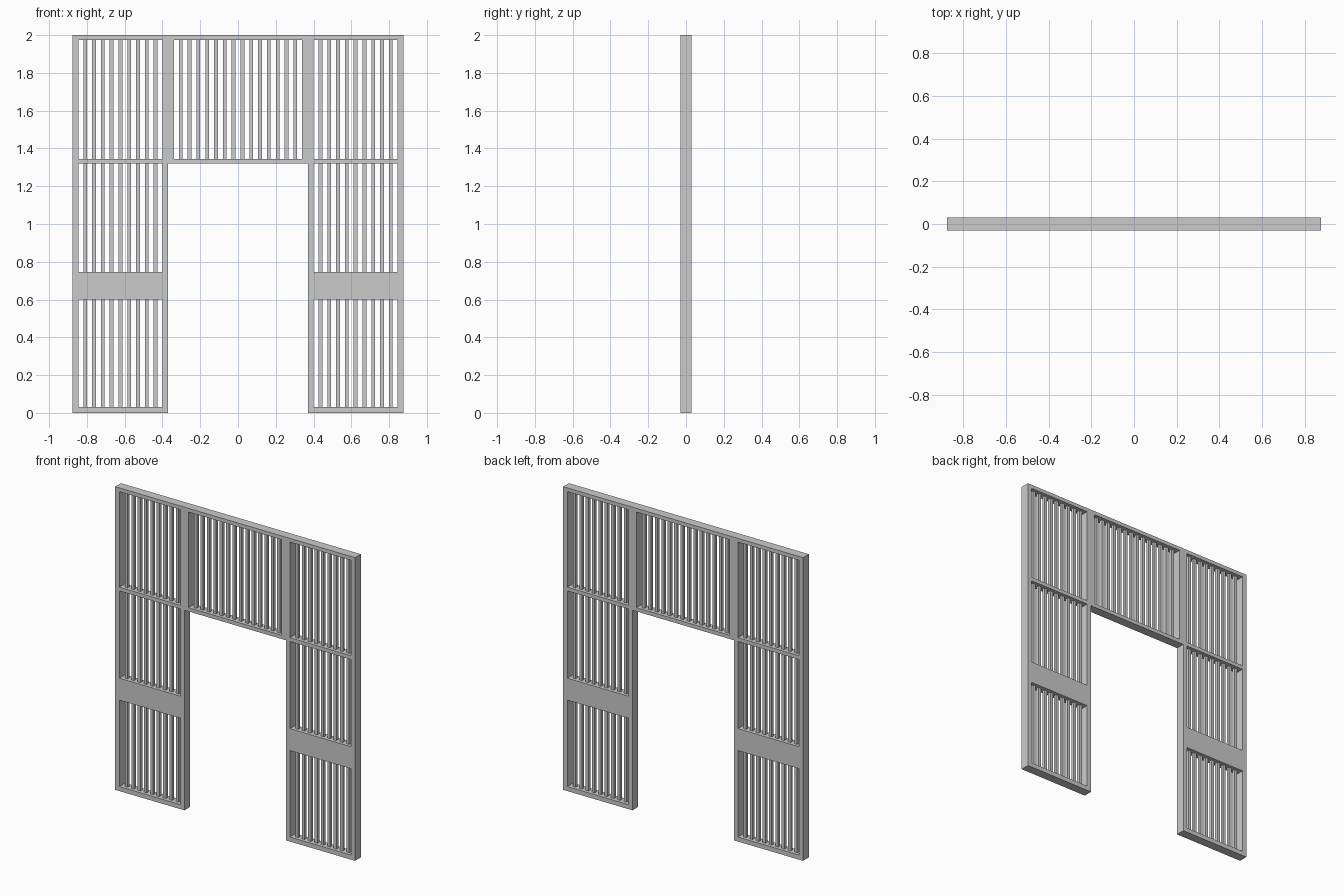
import bpy

if "Cube" in bpy.data.objects:
    bpy.data.objects.remove(bpy.data.objects["Cube"])

D = 0.06      # frame depth
T = 0.03      # stile width
W = 0.875     # half width of the whole screen
IN = 0.37     # half width of the doorway
SLAT = 0.02   # slat thickness


def box_data(x0, x1, z0, z1, d):
    h = d / 2
    v = [(x, y, z) for x in (x0, x1) for y in (-h, h) for z in (z0, z1)]
    f = [(0, 1, 3, 2), (4, 6, 7, 5), (0, 4, 5, 1), (2, 3, 7, 6), (0, 2, 6, 4), (1, 5, 7, 3)]
    return v, f


def boxes(name, items, d, mirror=False):
    """One object made of (x0, x1, z0, z1) bars, optionally mirrored over x."""
    verts, faces = [], []
    for it in items:
        v, f = box_data(*it, d)
        n = len(verts)
        verts += v
        faces += [tuple(i + n for i in q) for q in f]
    me = bpy.data.meshes.new(name)
    me.from_pydata(verts, [], faces)
    ob = bpy.data.objects.new(name, me)
    bpy.context.collection.objects.link(ob)
    if mirror:
        m = ob.modifiers.new("Mirror", 'MIRROR')
        m.use_mirror_merge = False
    return ob


def slats(x0, x1, z0, z1, n):
    """Evenly spaced vertical slats filling an opening."""
    gap = (x1 - x0 - n * SLAT) / (n + 1)
    starts = [x0 + gap + i * (gap + SLAT) for i in range(n)]
    return [(s, s + SLAT, z0, z1) for s in starts]


# Rails across the full width
boxes("top_rail", [(-W, W, 1.975, 2.0)], D)
boxes("lintel_rail", [(-W, W, 1.32, 1.345)], D)

# Uprights: outer and doorway stiles, and wide posts of the upper panel
boxes("outer_stile", [(W - T, W, 0, 1.32), (W - T, W, 1.345, 1.975)], D, True)
boxes("doorway_stile", [(IN, IN + T, 0, 1.32)], D, True)
boxes("upper_post", [(IN - T, IN + T, 1.345, 1.975)], D, True)

# Horizontal members of the side panels
boxes("bottom_rail", [(IN + T, W - T, 0, 0.03)], D, True)
boxes("middle_board", [(IN + T, W - T, 0.6, 0.745)], D, True)

# Slats in every opening
for name, z0, z1 in (("lower", 0.03, 0.6), ("middle", 0.745, 1.32), ("upper", 1.345, 1.975)):
    boxes(name + "_side_slats", slats(IN + T, W - T, z0, z1, 9), SLAT, True)
boxes("upper_center_slats", slats(-IN + T, IN - T, 1.345, 1.975, 14), SLAT)
